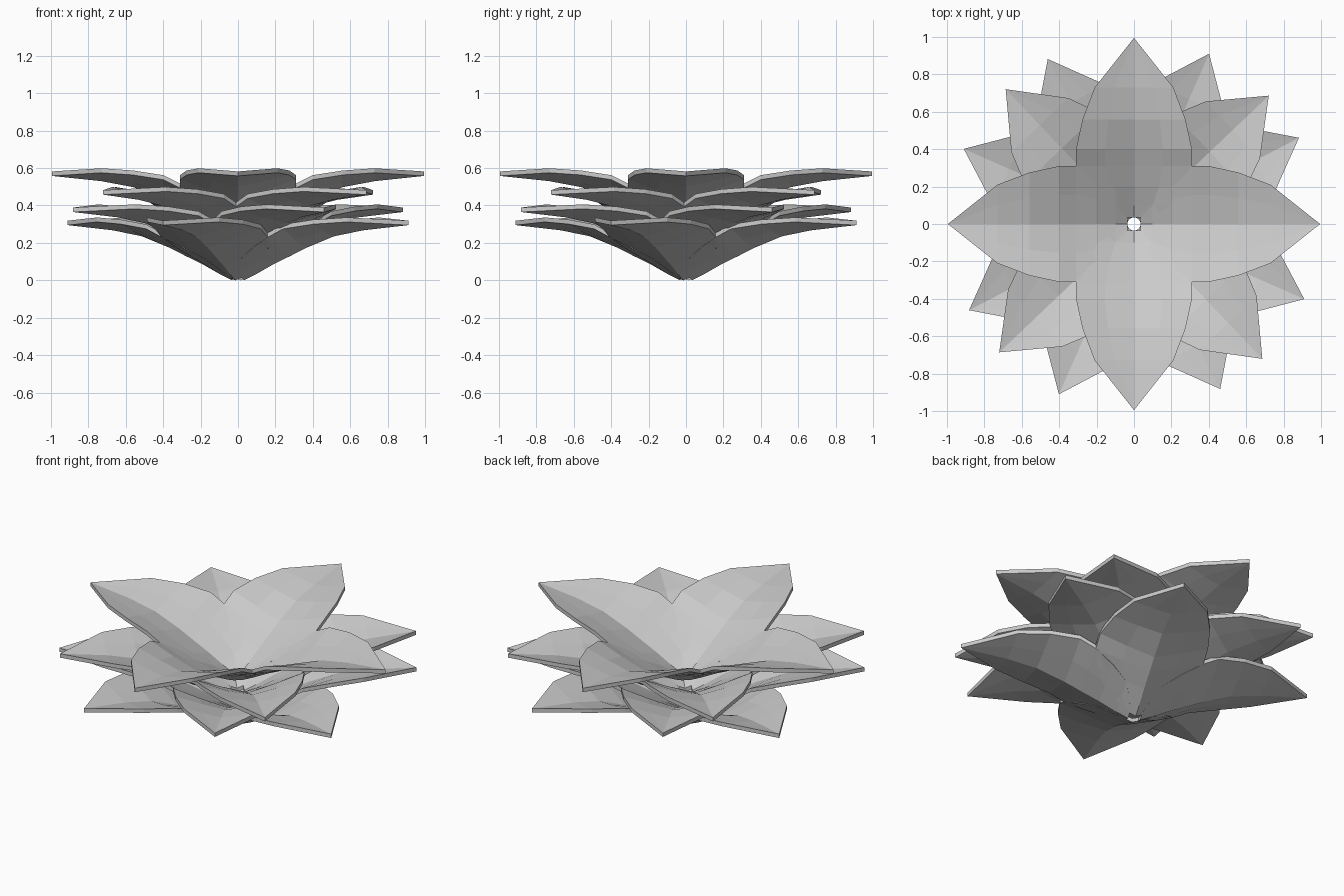
import bpy
import bmesh
from math import radians

cube = bpy.data.objects.get("Cube")
if cube:
    bpy.data.objects.remove(cube, do_unlink=True)

grey = bpy.data.materials.new("petal_grey")
grey.use_nodes = True
grey.diffuse_color = (0.6, 0.6, 0.6, 1)
grey.node_tree.nodes["Principled BSDF"].inputs["Base Color"].default_value = (0.6, 0.6, 0.6, 1)

THICK = 0.024
# Petal rows from base to shoulder: radius, half width, midrib height, rim height
ROWS = [(0.035, 0.055, 0.0, 0.022), (0.1, 0.2, 0.03, 0.112), (0.2, 0.265, 0.082, 0.17),
        (0.31, 0.31, 0.132, 0.23), (0.4, 0.31, 0.174, 0.275), (0.56, 0.275, 0.235, 0.30),
        (0.73, 0.21, 0.267, 0.312)]
TIP = (0.995, 0.0, 0.295)
# Folded cross-section: share of half width, share of rise from midrib to rim
SECTION = [(-1, 1), (-0.5, 0.46), (0, 0), (0.5, 0.46), (1, 1)]


def petal_mesh():
    """Folded, pointed petal: an upper sheet, a lower sheet and a thin rim."""
    bm = bmesh.new()

    def sheet(lift):
        rows = [[bm.verts.new((r, w * side, mid + (rim - mid) * rise + lift))
                 for side, rise in SECTION] for r, w, mid, rim in ROWS]
        tip = bm.verts.new((TIP[0], TIP[1], TIP[2] + lift))
        for a, b in zip(rows, rows[1:]):
            for i in range(len(SECTION) - 1):
                bm.faces.new((a[i], b[i], b[i + 1], a[i + 1]))
        for left, right in zip(rows[-1], rows[-1][1:]):
            bm.faces.new((left, tip, right))
        # Outline from base along one side, over the tip and back
        return [row[0] for row in rows] + [tip] + [row[-1] for row in rows[::-1]] + rows[0][-2:0:-1]

    upper, lower = sheet(THICK), sheet(0)
    for i in range(len(upper)):
        bm.faces.new((upper[i - 1], upper[i], lower[i], lower[i - 1]))
    bmesh.ops.recalc_face_normals(bm, faces=bm.faces)
    mesh = bpy.data.meshes.new("petal")
    bm.to_mesh(mesh)
    bm.free()
    mesh.materials.append(grey)
    return mesh


petal = petal_mesh()

# Four stacked whorls of four petals: name, lift, turn in degrees
WHORLS = [("bottom", 0.0, 66.2), ("lower", 0.07, 27.6), ("upper", 0.163, 43.6), ("top", 0.263, 0)]
for name, lift, turn in WHORLS:
    for k in range(4):
        ob = bpy.data.objects.new(f"{name}_petal_{k + 1}", petal)
        ob.location.z = lift
        ob.rotation_euler.z = radians(turn + 90 * k)
        bpy.context.collection.objects.link(ob)
